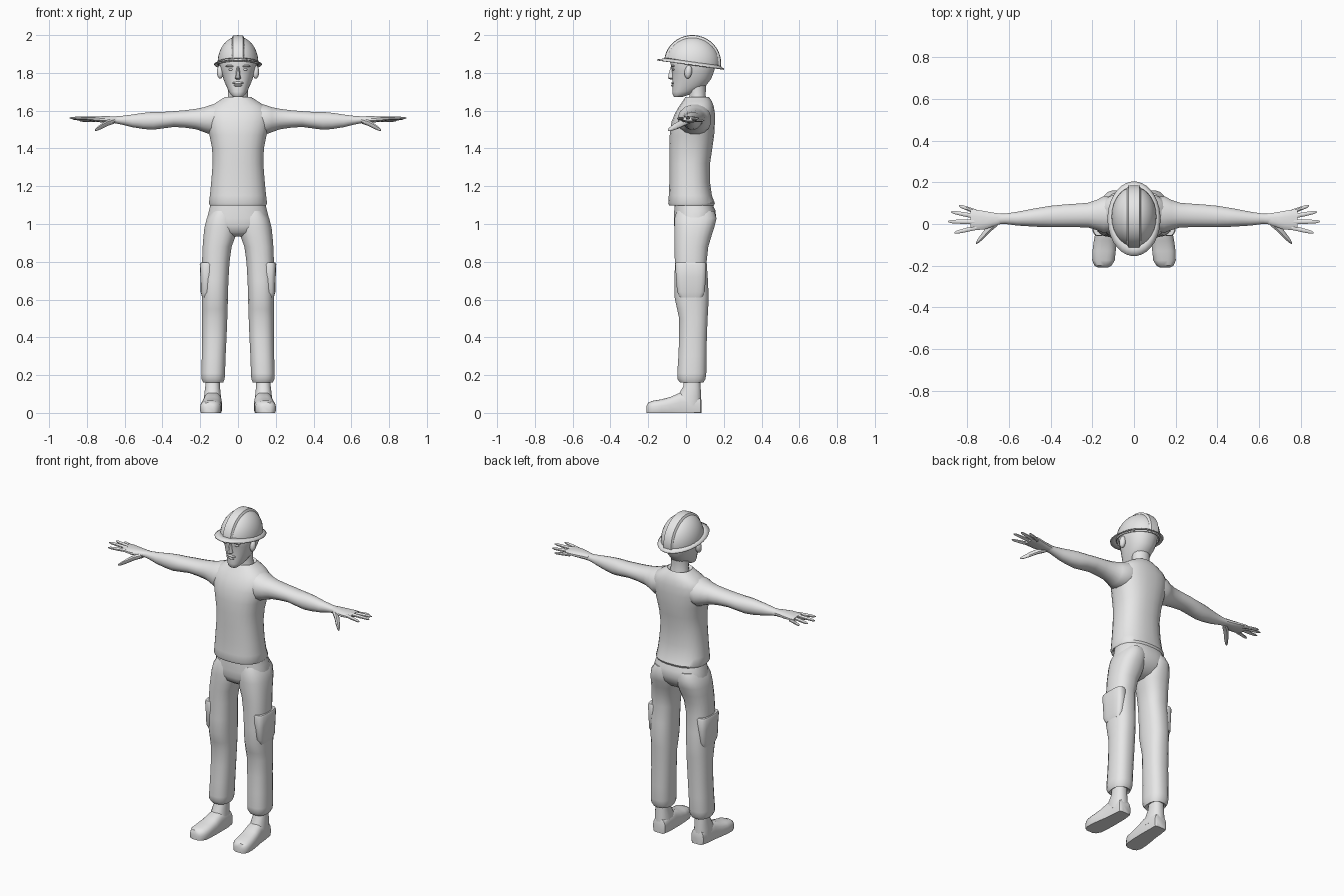
import bpy, bmesh, math
from mathutils import Matrix

grey = bpy.data.materials.new("plain grey")
grey.diffuse_color = (0.8, 0.8, 0.8, 1)


def finish(name, bm, mirror=False, thick=0):
    bmesh.ops.recalc_face_normals(bm, faces=bm.faces)
    me = bpy.data.meshes.new(name)
    bm.to_mesh(me)
    bm.free()
    me.materials.append(grey)
    ob = bpy.data.objects.new(name, me)
    bpy.context.collection.objects.link(ob)
    if thick:
        ob.modifiers.new("thickness", 'SOLIDIFY').thickness = thick
    if mirror:
        ob.modifiers.new("mirror", 'MIRROR').use_mirror_merge = False
    return ob


def loft_mesh(axis, rings, n=24, power=2.4, cap=True, floor=None):
    """Skin rounded sections; each ring is (position, a_min, a_max, b_min, b_max)."""
    bm = bmesh.new()
    loops = []
    for p, a0, a1, b0, b1 in rings:
        loop = []
        for i in range(n):
            t = 2 * math.pi * (i + 0.5) / n
            c, s = math.cos(t), math.sin(t)
            a = (a0 + a1) / 2 + (a1 - a0) / 2 * math.copysign(abs(c) ** (2 / power), c)
            b = (b0 + b1) / 2 + (b1 - b0) / 2 * math.copysign(abs(s) ** (2 / power), s)
            co = {'z': (a, b, p), 'x': (p, a, b), 'y': (a, p, b)}[axis]
            if floor is not None:
                co = (co[0], co[1], max(co[2], floor))
            loop.append(bm.verts.new(co))
        loops.append(loop)
    for l0, l1 in zip(loops, loops[1:]):
        for i in range(n):
            j = (i + 1) % n
            bm.faces.new((l0[i], l0[j], l1[j], l1[i]))
    if cap:
        bm.faces.new(loops[0])
        bm.faces.new(loops[-1])
    return bm


def loft(name, axis, rings, mirror=False, **kw):
    return finish(name, loft_mesh(axis, rings, **kw), mirror)


def ellipsoid(name, loc, radii, mirror=False, tilt=0):
    bm = bmesh.new()
    bmesh.ops.create_uvsphere(bm, u_segments=12, v_segments=8, radius=1)
    bm.transform(Matrix.Translation(loc) @ Matrix.Rotation(tilt, 4, 'X')
                 @ Matrix.Diagonal((*radii, 1)))
    return finish(name, bm, mirror)


# shirt: turned-in hem, body, sloping shoulders, collar
loft("shirt", 'z', [
    (1.115, -.140, .140, -.08, .135), (1.098, -.150, .150, -.09, .148),
    (1.11, -.155, .155, -.095, .154), (1.15, -.150, .150, -.092, .138),
    (1.22, -.143, .143, -.089, .128), (1.32, -.135, .135, -.089, .128),
    (1.40, -.138, .138, -.089, .140), (1.47, -.152, .152, -.087, .150),
    (1.54, -.170, .170, -.078, .154), (1.59, -.172, .172, -.057, .153),
    (1.625, -.145, .145, -.036, .147), (1.65, -.105, .105, -.018, .137),
    (1.672, -.070, .070, -.004, .122), (1.66, -.055, .055, .012, .108)])

# arms
loft("arm", 'x', [
    (.09, -.03, .13, 1.48, 1.640), (.145, -.045, .135, 1.472, 1.632),
    (.18, -.030, .117, 1.485, 1.619), (.22, -.018, .103, 1.500, 1.611),
    (.28, -.016, .098, 1.509, 1.603), (.34, -.015, .094, 1.513, 1.598),
    (.40, -.016, .088, 1.505, 1.594), (.45, -.015, .080, 1.498, 1.594),
    (.50, -.012, .071, 1.502, 1.589), (.56, -.008, .059, 1.512, 1.580),
    (.62, .000, .050, 1.527, 1.572), (.66, -.003, .050, 1.535, 1.570)],
    mirror=True, n=16, power=2.1)

# hands
loft("palm", 'x', [
    (.64, .000, .050, 1.533, 1.570), (.68, -.015, .056, 1.535, 1.571),
    (.72, -.028, .064, 1.537, 1.571), (.76, -.030, .070, 1.542, 1.570),
    (.785, -.026, .068, 1.546, 1.568)], mirror=True, n=12)
for name, root, tip, z in (("little_finger", (.755, .058), (.84, .088), 1.548),
                           ("ring_finger", (.765, .037), (.877, .058), 1.556),
                           ("middle_finger", (.765, .010), (.893, .012), 1.561),
                           ("index_finger", (.755, -.017), (.862, -.042), 1.558)):
    rings = []
    for f, r in ((0, .012), (.5, .011), (.88, .0085), (1, .003)):
        x = root[0] + (tip[0] - root[0]) * f
        y = root[1] + (tip[1] - root[1]) * f
        rings.append((x, y - r, y + r, z - r * .8, z + r * .8))
    loft(name, 'x', rings, mirror=True, n=8, power=2)
loft("thumb", 'x', [
    (.655, -.010, .030, 1.53, 1.562), (.69, -.040, .005, 1.518, 1.552),
    (.72, -.071, -.030, 1.503, 1.535), (.745, -.092, -.064, 1.493, 1.515),
    (.757, -.097, -.085, 1.492, 1.503)], mirror=True, n=8, power=2)

# trousers
loft("trouser_hips", 'z', [
    (1.12, -.142, .142, -.06, .135), (1.07, -.155, .155, -.063, .157),
    (1.03, -.165, .165, -.064, .160), (.99, -.168, .168, -.063, .146),
    (.955, -.120, .120, -.050, .115), (.935, -.05, .05, -.02, .07)])
loft("trouser_leg", 'z', [
    (1.07, .015, .140, -.05, .150), (1.03, .006, .166, -.062, .163),
    (.98, .004, .179, -.063, .150), (.93, .014, .184, -.063, .134),
    (.88, .033, .188, -.062, .119), (.80, .044, .191, -.060, .110),
    (.70, .050, .192, -.061, .117), (.61, .053, .191, -.061, .121),
    (.55, .054, .190, -.048, .118), (.50, .056, .190, -.037, .115),
    (.40, .060, .190, -.037, .111), (.30, .065, .192, -.041, .109),
    (.21, .068, .195, -.047, .108), (.18, .070, .194, -.046, .104),
    (.16, .078, .184, -.032, .092), (.17, .095, .17, -.01, .075)], mirror=True, n=20)
loft("side_pocket", 'z', [
    (.61, .15, .190, -.03, .085), (.64, .14, .198, -.048, .100),
    (.72, .13, .200, -.054, .106), (.785, .13, .203, -.058, .108),
    (.795, .14, .198, -.055, .104)], mirror=True, n=16, power=3.2)

# boots
loft("boot_ankle", 'z', [
    (.19, .097, .172, -.010, .076), (.14, .095, .174, -.015, .078),
    (.09, .090, .180, -.045, .081), (.04, .085, .180, -.060, .083)],
    mirror=True, n=16)
loft("boot_foot", 'y', [
    (.083, .100, .160, -.02, .060), (.076, .090, .172, -.02, .085),
    (.03, .086, .178, -.03, .108), (-.03, .085, .184, -.03, .108),
    (-.08, .085, .193, -.03, .086), (-.13, .087, .200, -.02, .072),
    (-.175, .092, .201, -.02, .065), (-.20, .108, .190, -.02, .055),
    (-.209, .125, .173, -.01, .038)], mirror=True, n=20, power=2.8, floor=0)

# neck and head
loft("neck", 'z', [
    (1.63, -.062, .062, .010, .115), (1.68, -.053, .053, .017, .105),
    (1.72, -.053, .053, .010, .106), (1.77, -.055, .055, .01, .11)], n=16, power=2)
loft("head", 'z', [
    (1.672, -.022, .022, -.062, -.022), (1.682, -.036, .036, -.070, .010),
    (1.70, -.048, .048, -.073, .055), (1.73, -.063, .063, -.071, .105),
    (1.77, -.079, .079, -.072, .135), (1.81, -.091, .091, -.074, .150),
    (1.85, -.099, .099, -.083, .157), (1.90, -.095, .095, -.075, .150),
    (1.94, -.07, .07, -.04, .11)], power=2.2)
loft("nose", 'z', [
    (1.765, -.010, .010, -.082, -.05), (1.772, -.017, .017, -.097, -.05),
    (1.79, -.012, .012, -.095, -.05), (1.835, -.008, .008, -.081, -.05)], n=8, power=2)
ellipsoid("upper_lip", (0, -.068, 1.747), (.030, .010, .007))
ellipsoid("lower_lip", (0, -.070, 1.733), (.021, .009, .006))
ellipsoid("eye", (.038, -.066, 1.818), (.014, .007, .006), True)
ellipsoid("brow", (.040, -.069, 1.836), (.026, .010, .006), True)
ellipsoid("ear", (.094, .012, 1.805), (.018, .020, .036), True, -.15)

# helmet: dome, raised centre band and brim, all tipped the same way
TIP = Matrix.Translation((0, .035, 1.853)) @ Matrix.Rotation(math.radians(-8), 4, 'X')


def helmet_part(name, bm, thick):
    geom = bm.verts[:] + bm.edges[:] + bm.faces[:]
    bmesh.ops.bisect_plane(bm, geom=geom, plane_co=(0, 0, -.012), plane_no=(0, 0, 1),
                           clear_inner=True)
    bm.transform(TIP)
    return finish(name, bm, thick=thick)


dome = bmesh.new()
bmesh.ops.create_uvsphere(dome, u_segments=28, v_segments=20, radius=1)
dome.transform(Matrix.Diagonal((.108, .145, .139, 1)))
helmet_part("helmet_dome", dome, .006)
helmet_part("helmet_band", loft_mesh('x', [
    (-.034, -.136, .136, -.130, .130), (-.026, -.149, .149, -.145, .145),
    (0, -.151, .151, -.147, .147),
    (.026, -.149, .149, -.145, .145), (.034, -.136, .136, -.130, .130)],
    n=40, power=2, cap=False), 0)
brim = loft_mesh('z', [
    (.008, -.104, .104, -.142, .142), (-.001, -.115, .115, -.165, .157),
    (-.008, -.127, .127, -.190, .172)], n=32, power=2, cap=False)
brim.transform(TIP)
finish("helmet_brim", brim, thick=.006)

# smooth shading with crisp edges
bpy.ops.object.select_all(action='SELECT')
bpy.context.view_layer.objects.active = bpy.data.objects["shirt"]
bpy.ops.object.shade_smooth_by_angle(angle=math.radians(40))
